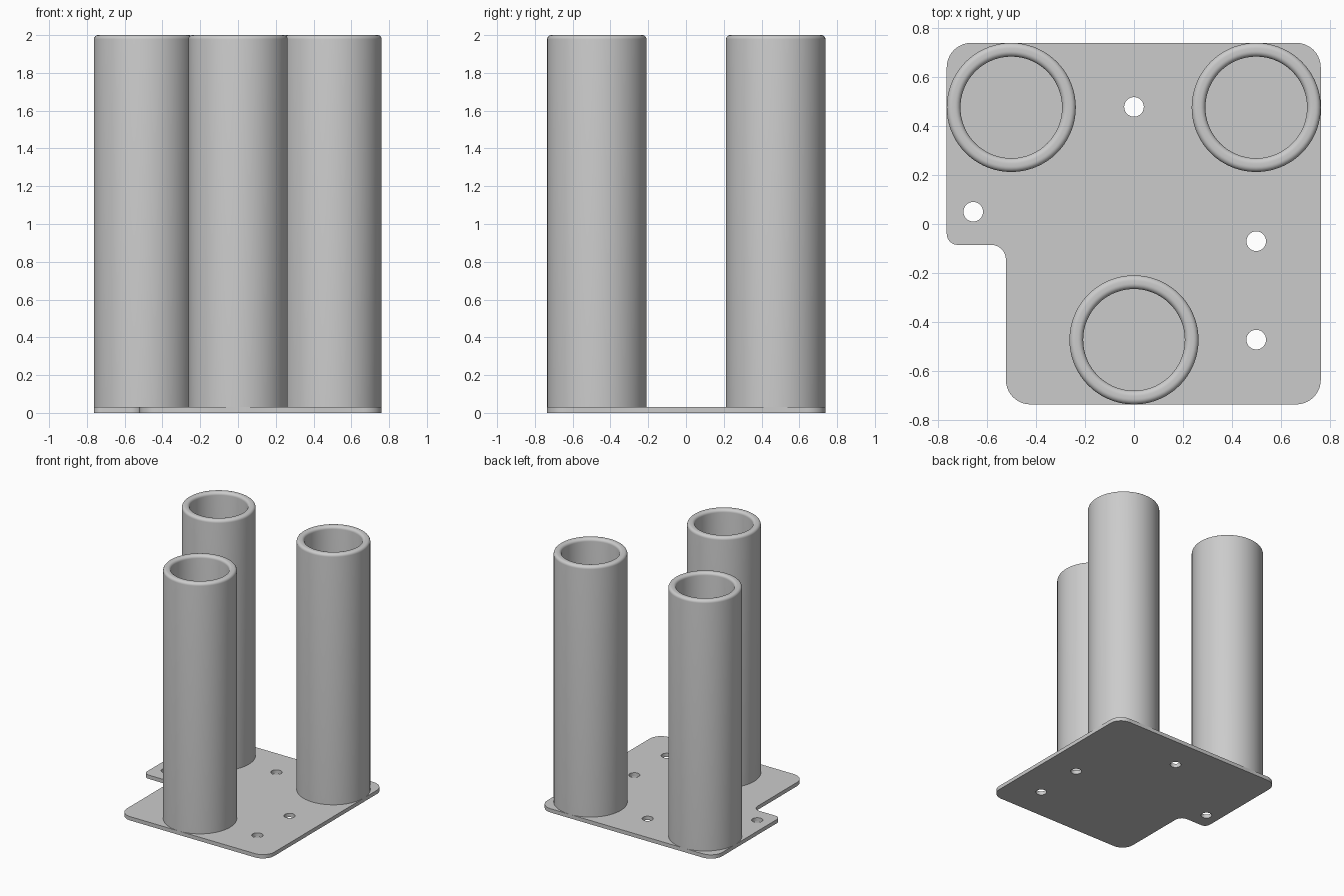
import bpy, bmesh, math
from mathutils import Vector

if "Cube" in bpy.data.objects:
    bpy.data.objects.remove(bpy.data.objects["Cube"])

PLATE_H = 0.03
HEIGHT = 2.0
R_OUT, R_IN, R_RIM = 0.263, 0.207, 0.022

grey = bpy.data.materials.new("light_grey")
grey.diffuse_color = (0.6, 0.6, 0.6, 1)
grey.use_nodes = True
grey.node_tree.nodes["Principled BSDF"].inputs["Base Color"].default_value = grey.diffuse_color


def arc(cx, cy, r, a0, a1, n):
    return [(cx + r * math.cos(a0 + (a1 - a0) * i / n),
             cy + r * math.sin(a0 + (a1 - a0) * i / n)) for i in range(n + 1)]


def rounded(corners, n=10):
    """Outline from (x, y, radius) right-angle corners, each replaced by an arc."""
    pts = []
    for i, (x, y, r) in enumerate(corners):
        p = Vector((x, y))
        d0 = (Vector(corners[i - 1][:2]) - p).normalized()
        d1 = (Vector(corners[(i + 1) % len(corners)][:2]) - p).normalized()
        c = p + (d0 + d1) * r
        for k in range(n + 1):
            a = math.pi / 2 * k / n
            pts.append(tuple(c - d1 * r * math.cos(a) - d0 * r * math.sin(a)))
    return pts


def finish(ob):
    ob.data.materials.clear()
    ob.data.materials.append(grey)
    bpy.ops.object.select_all(action='DESELECT')
    ob.select_set(True)
    bpy.context.view_layer.objects.active = ob
    bpy.ops.object.shade_smooth_by_angle(angle=math.radians(35))


# Base plate: rounded outline with a notch and four drilled holes
outline = rounded([(-0.763, 0.738, 0.1), (-0.763, -0.085, 0.045), (-0.522, -0.085, 0.06),
                   (-0.522, -0.735, 0.1), (0.761, -0.735, 0.1), (0.761, 0.738, 0.1)])
holes = [(0, 0.477), (-0.655, 0.05), (0.498, -0.07), (0.498, -0.471)]
loops = [outline] + [arc(x, y, 0.04, 0, math.tau, 32)[:-1] for x, y in holes]

curve = bpy.data.curves.new("base_plate", 'CURVE')
curve.dimensions = '2D'
curve.fill_mode = 'BOTH'
curve.extrude = PLATE_H / 2
for loop in loops:
    s = curve.splines.new('POLY')
    s.points.add(len(loop) - 1)
    for pt, (x, y) in zip(s.points, loop):
        pt.co = (x, y, 0, 1)
    s.use_cyclic_u = True
plate = bpy.data.objects.new("base_plate", curve)
bpy.context.collection.objects.link(plate)
plate.select_set(True)
bpy.context.view_layer.objects.active = plate
bpy.ops.object.convert(target='MESH')
plate = bpy.context.view_layer.objects.active
bm = bmesh.new()
bm.from_mesh(plate.data)
bmesh.ops.remove_doubles(bm, verts=bm.verts, dist=1e-5)
bmesh.ops.translate(bm, verts=bm.verts, vec=(0, 0, PLATE_H / 2))
bmesh.ops.recalc_face_normals(bm, faces=bm.faces)
bm.to_mesh(plate.data)
bm.free()
finish(plate)


# Upright tubes: lathed wall with a rounded rim, open at the top
def tube(name, x, y, seg=72):
    zc = HEIGHT - R_RIM
    profile = ([(R_OUT, PLATE_H)]
               + arc(R_OUT - R_RIM, zc, R_RIM, 0, math.pi / 2, 6)
               + arc(R_IN + R_RIM, zc, R_RIM, math.pi / 2, math.pi, 6)
               + [(R_IN, PLATE_H)])
    bm = bmesh.new()
    rings = [[bm.verts.new((r * math.cos(math.tau * k / seg), r * math.sin(math.tau * k / seg), z))
              for k in range(seg)] for r, z in profile]
    for a, b in zip(rings, rings[1:]):
        for k in range(seg):
            j = (k + 1) % seg
            bm.faces.new((a[k], a[j], b[j], b[k]))
    me = bpy.data.meshes.new(name)
    bm.to_mesh(me)
    bm.free()
    ob = bpy.data.objects.new(name, me)
    ob.location = (x, y, 0)
    bpy.context.collection.objects.link(ob)
    finish(ob)


tube("back_left_tube", -0.5, 0.475)
tube("back_right_tube", 0.498, 0.475)
tube("front_tube", 0, -0.472)
